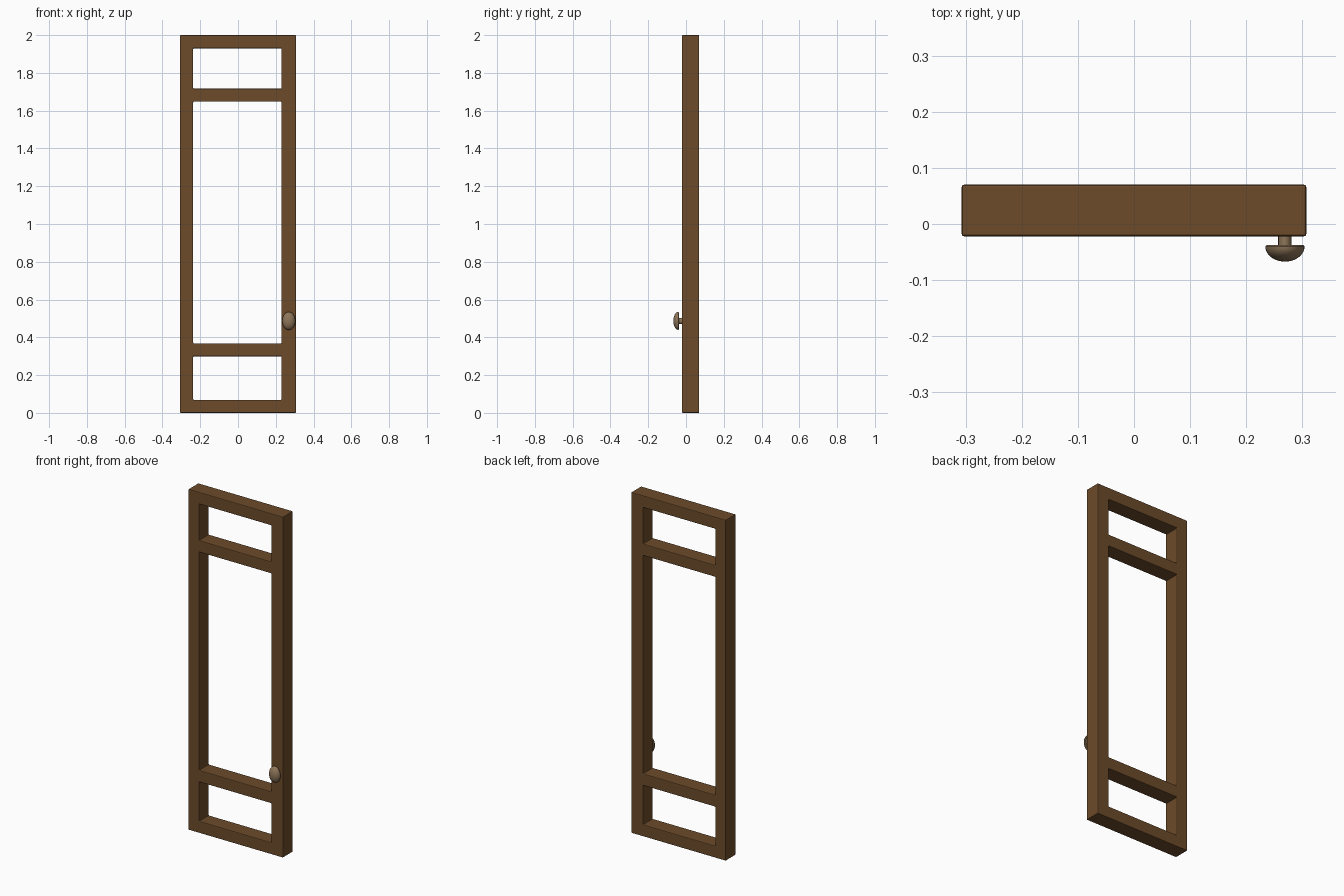
import bpy, bmesh, math

if "Cube" in bpy.data.objects:
    bpy.data.objects.remove(bpy.data.objects["Cube"])


def material(name, color):
    mat = bpy.data.materials.new(name)
    mat.diffuse_color = color
    mat.use_nodes = True
    mat.node_tree.nodes["Principled BSDF"].inputs["Base Color"].default_value = mat.diffuse_color
    return mat


def add_object(name, bm, mat):
    bmesh.ops.recalc_face_normals(bm, faces=bm.faces[:])
    mesh = bpy.data.meshes.new(name)
    bm.to_mesh(mesh)
    bm.free()
    obj = bpy.data.objects.new(name, mesh)
    bpy.context.collection.objects.link(obj)
    mesh.materials.append(mat)
    return obj


def smooth(obj, angle):
    bpy.ops.object.select_all(action='DESELECT')
    obj.select_set(True)
    bpy.context.view_layer.objects.active = obj
    bpy.ops.object.shade_smooth_by_angle(angle=math.radians(angle))


wood = material("wood", (0.15, 0.07, 0.023, 1))
knob_mat = material("knob_brass", (0.27, 0.18, 0.10, 1))

# Door frame: a grid of cells with three openings, extruded front to back
FRONT, BACK = -0.022, 0.07
xs = [-0.307, -0.237, 0.23, 0.307]
zs = [0, 0.069, 0.299, 0.368, 1.648, 1.717, 1.93, 2.0]
bm = bmesh.new()
grid = [[bm.verts.new((x, FRONT, z)) for z in zs] for x in xs]
for i in range(len(xs) - 1):
    for j in range(len(zs) - 1):
        if i == 1 and j % 2 == 1:
            continue  # opening
        bm.faces.new((grid[i][j], grid[i + 1][j],
                      grid[i + 1][j + 1], grid[i][j + 1]))
ext = bmesh.ops.extrude_face_region(bm, geom=bm.faces[:])
for v in ext["geom"]:
    if isinstance(v, bmesh.types.BMVert):
        v.co.y = BACK
frame = add_object("door_frame", bm, wood)
bevel = frame.modifiers.new("soft_edges", 'BEVEL')
bevel.width = 0.004
bevel.segments = 2
bevel.limit_method = 'ANGLE'

# Knob: lathed stem and half dome, stretched to an upright oval
RADIUS, RIM_Y, DOME, STEM = 0.035, -0.04, 0.027, 0.012
profile = [(0, FRONT + 0.004), (STEM, FRONT + 0.004), (STEM, -0.037),
           (RADIUS - 0.003, -0.037)]
STEPS = 10
for k in range(STEPS + 1):
    a = math.pi / 2 * k / STEPS
    profile.append((RADIUS * math.cos(a), RIM_Y - DOME * math.sin(a)))
bm = bmesh.new()
verts = [bm.verts.new((r, y, 0)) for r, y in profile]
edges = [bm.edges.new(pair) for pair in zip(verts, verts[1:])]
bmesh.ops.spin(bm, geom=verts + edges, cent=(0, 0, 0), axis=(0, 1, 0),
               angle=2 * math.pi, steps=32, use_merge=False)
bmesh.ops.remove_doubles(bm, verts=bm.verts[:], dist=1e-5)
bmesh.ops.scale(bm, vec=(1, 1, 1.37), verts=bm.verts[:])
bmesh.ops.translate(bm, vec=(0.269, 0, 0.487), verts=bm.verts[:])
knob = add_object("door_knob", bm, knob_mat)
smooth(knob, 40)
